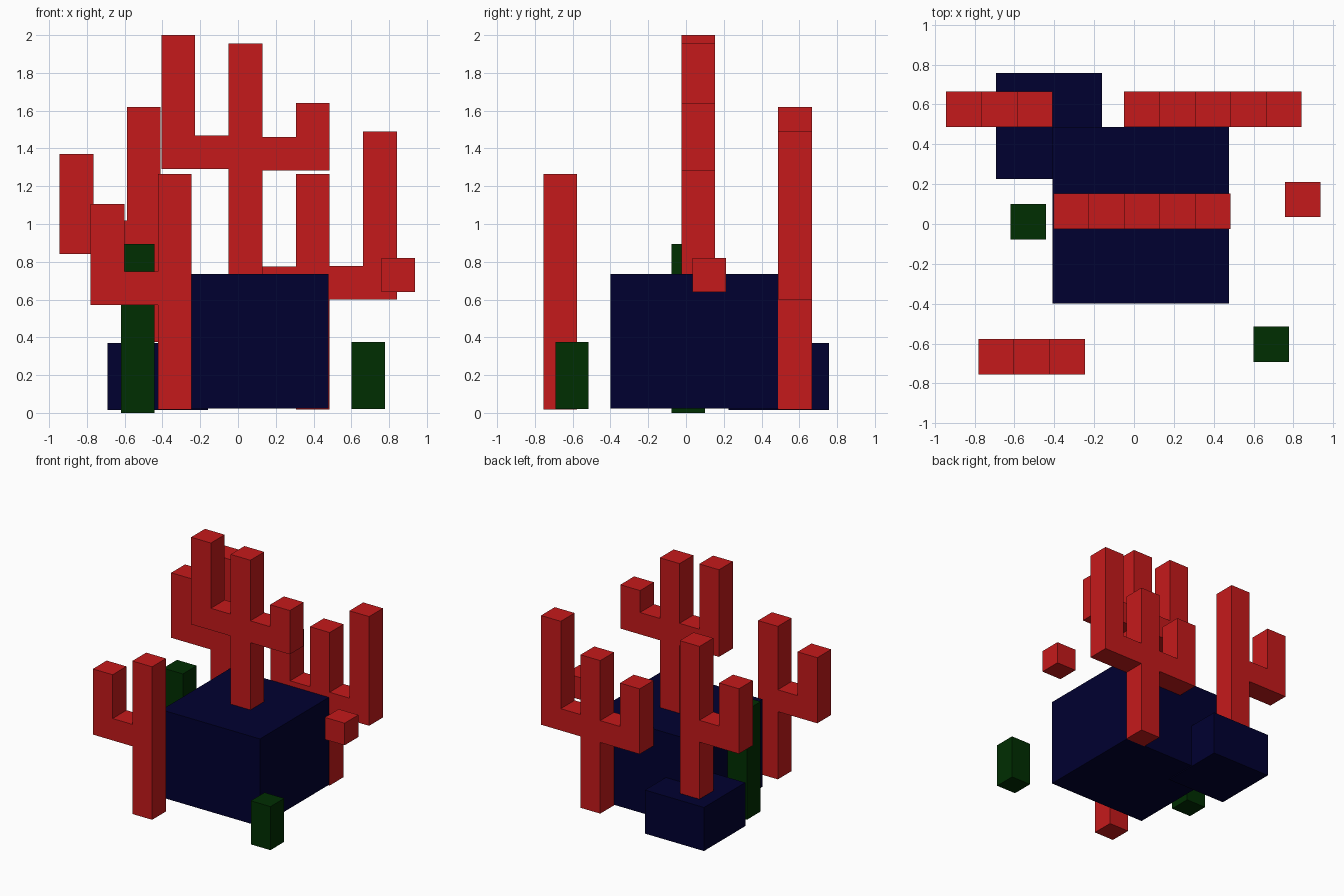
import bpy
import bmesh

if "Cube" in bpy.data.objects:
    bpy.data.objects.remove(bpy.data.objects["Cube"])

W = 0.178  # thickness of every coral branch


def material(name, color):
    mat = bpy.data.materials.new(name)
    mat.diffuse_color = (*color, 1.0)
    mat.use_nodes = True
    mat.node_tree.nodes["Principled BSDF"].inputs["Base Color"].default_value = mat.diffuse_color
    return mat


RED = material("coral red", (0.558, 0.0100, 0.0108))
GREEN = material("seaweed green", (0.0, 0.0275, 0.0004))
NAVY = material("rock navy", (0.0, 0.0, 0.0295))


def extrude_profile(name, points, y0, y1, mat):
    """Extrude an x-z outline from y0 to y1 into a closed solid."""
    bm = bmesh.new()
    face = bm.faces.new([bm.verts.new((x, y0, z)) for x, z in points])
    result = bmesh.ops.extrude_face_region(bm, geom=[face], use_keep_orig=True)
    moved = [v for v in result["geom"] if isinstance(v, bmesh.types.BMVert)]
    bmesh.ops.translate(bm, verts=moved, vec=(0, y1 - y0, 0))
    bmesh.ops.recalc_face_normals(bm, faces=bm.faces)
    mesh = bpy.data.meshes.new(name)
    bm.to_mesh(mesh)
    bm.free()
    mesh.materials.append(mat)
    obj = bpy.data.objects.new(name, mesh)
    bpy.context.collection.objects.link(obj)
    return obj


def block(name, x, y, z, mat):
    outline = [(x[0], z[0]), (x[1], z[0]), (x[1], z[1]), (x[0], z[1])]
    extrude_profile(name, outline, *y, mat)


def coral(name, x, y, z0, z1, left=None, right=None):
    """Square trunk from z0 to z1; each arm is (elbow bottom, tip top)."""
    r = x + W
    pts = [(x, z0), (r, z0)]
    if right:
        a, t = right
        pts += [(r, a), (r + 2 * W, a), (r + 2 * W, t),
                (r + W, t), (r + W, a + W), (r, a + W)]
    pts += [(r, z1), (x, z1)]
    if left:
        a, t = left
        pts += [(x, a + W), (x - W, a + W), (x - W, t),
                (x - 2 * W, t), (x - 2 * W, a), (x, a)]
    extrude_profile(name, pts, y, y + W, RED)


# Rocks
block("large_rock", (-0.41, 0.478), (-0.40, 0.488), (0.022, 0.735), NAVY)
block("small_rock", (-0.692, -0.16), (0.225, 0.757), (0.015, 0.37), NAVY)

# Seaweed posts
block("tall_seaweed", (-0.62, -0.443), (-0.077, 0.10), (0.0, 0.895), GREEN)
block("short_seaweed", (0.60, 0.777), (-0.692, -0.515), (0.020, 0.375), GREEN)

# Branching corals
coral("front_coral", -0.424, -0.755, 0.018, 1.265, left=(0.57, 1.105))
coral("rock_top_coral", -0.049, -0.025, 0.735, 1.955,
      left=(1.29, 2.0), right=(1.283, 1.64))
coral("back_left_coral", -0.588, 0.488, 0.375, 1.62, left=(0.84, 1.37))
coral("back_right_coral", 0.307, 0.488, 0.018, 1.265,
      left=(0.598, 1.13), right=(0.60, 1.49))

# Loose coral cube
block("coral_cube", (0.759, 0.937), (0.035, 0.212), (0.640, 0.82), RED)
